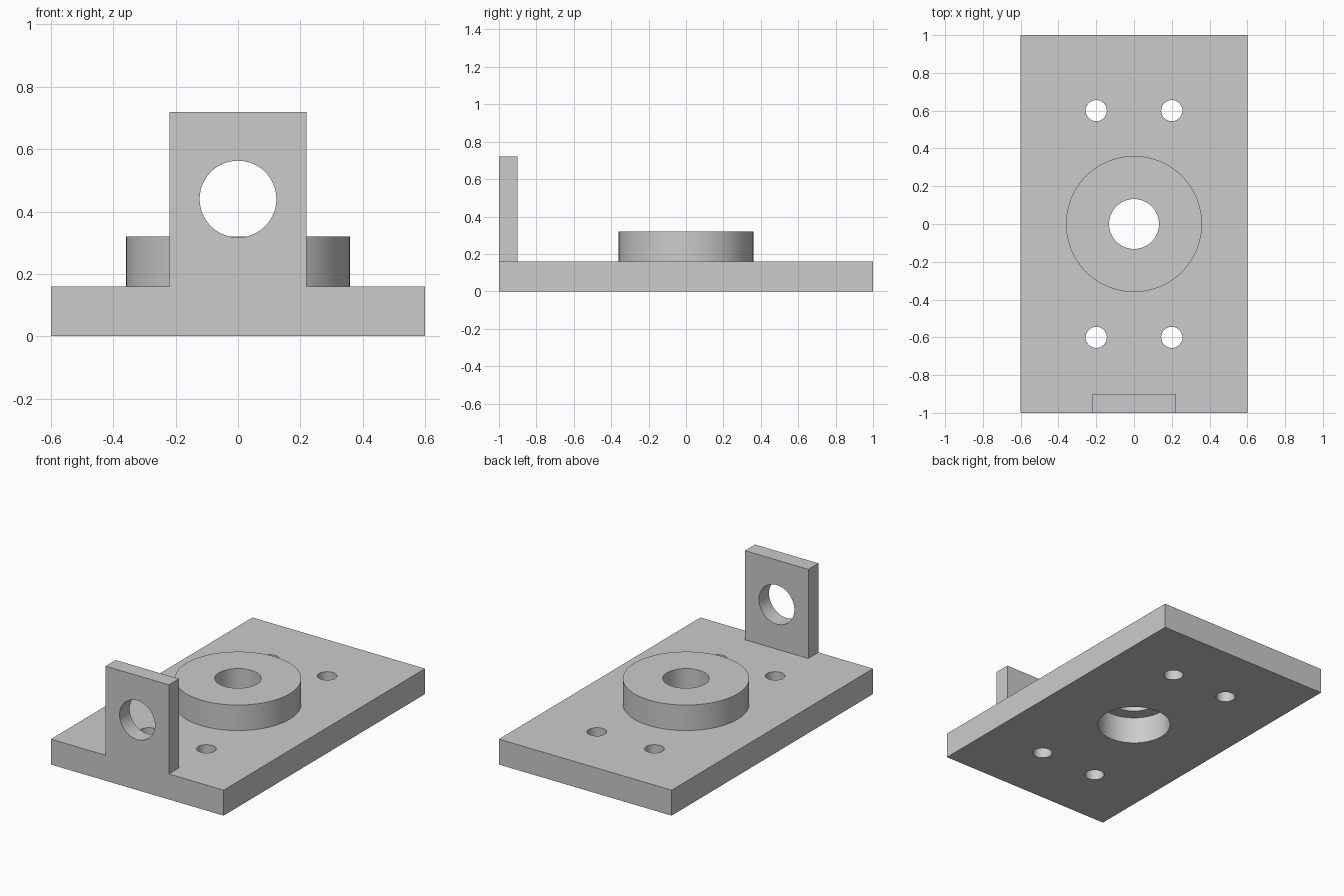
import bpy
from math import radians

cube = bpy.data.objects.get("Cube")
if cube:
    bpy.data.objects.remove(cube, do_unlink=True)

# Single plain grey
grey = bpy.data.materials.new("plain grey")
grey.use_nodes = True
colour = (0.6, 0.6, 0.6, 1)
grey.diffuse_color = colour
grey.node_tree.nodes["Principled BSDF"].inputs["Base Color"].default_value = colour


def block(name, low, high):
    centre = [(a + b) / 2 for a, b in zip(low, high)]
    bpy.ops.mesh.primitive_cube_add(size=1, location=centre)
    obj = bpy.context.object
    obj.name = name
    obj.scale = [b - a for a, b in zip(low, high)]
    bpy.ops.object.transform_apply(location=True, rotation=True, scale=True)
    obj.data.materials.append(grey)
    return obj


def cylinder(name, radius, bottom, top, x=0, y=0, sides=96):
    bpy.ops.mesh.primitive_cylinder_add(
        vertices=sides, radius=radius, depth=top - bottom,
        location=(x, y, (bottom + top) / 2))
    obj = bpy.context.object
    obj.name = name
    obj.data.materials.append(grey)
    return obj


def combine(target, tool, operation):
    mod = target.modifiers.new(tool.name, 'BOOLEAN')
    mod.operation = operation
    mod.solver = 'EXACT'
    mod.object = tool
    bpy.context.view_layer.objects.active = target
    bpy.ops.object.modifier_apply(modifier=mod.name)
    bpy.data.objects.remove(tool, do_unlink=True)


# Base plate with upright lug and round boss
plate = block("mounting_plate", (-0.6, -1, 0), (0.6, 1, 0.16))
combine(plate, block("lug", (-0.22, -1, 0.08), (0.22, -0.9, 0.72)), 'UNION')
combine(plate, cylinder("boss", 0.36, 0.08, 0.32), 'UNION')

# Shaft hole, with a wider counterbore from below
combine(plate, cylinder("shaft_hole", 0.132, -0.1, 0.5), 'DIFFERENCE')
combine(plate, cylinder("counterbore", 0.212, -0.1, 0.17), 'DIFFERENCE')

# Four screw holes
for x in (-0.2, 0.2):
    for y in (-0.6, 0.6):
        combine(plate, cylinder("screw_hole", 0.056, -0.1, 0.3, x, y, 48), 'DIFFERENCE')

# Round opening through the lug
opening = cylinder("lug_opening", 0.123, 0.34, 0.54, 0, -0.95)
opening.rotation_euler.x = radians(90)
combine(plate, opening, 'DIFFERENCE')

# Merge coplanar faces, keep crisp edges
bpy.ops.object.select_all(action='DESELECT')
plate.select_set(True)
bpy.context.view_layer.objects.active = plate
bpy.ops.object.mode_set(mode='EDIT')
bpy.ops.mesh.select_all(action='SELECT')
bpy.ops.mesh.dissolve_limited(angle_limit=radians(0.5))
bpy.ops.object.mode_set(mode='OBJECT')
bpy.ops.object.shade_smooth_by_angle(angle=radians(30))
